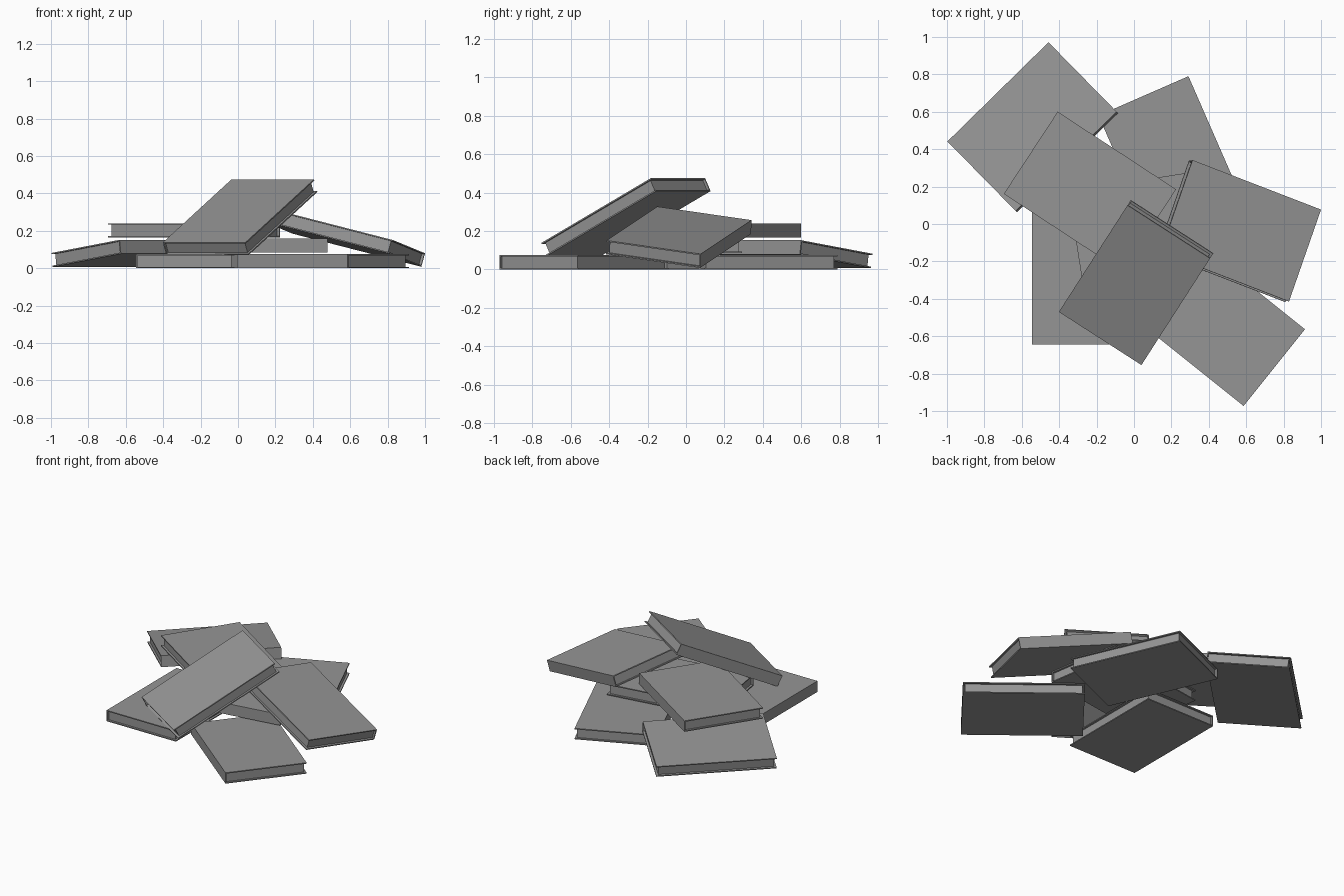
import bpy, bmesh
from mathutils import Vector, Matrix

if "Cube" in bpy.data.objects:
    bpy.data.objects.remove(bpy.data.objects["Cube"])

LENGTH, WIDTH, THICK = 0.757, 0.525, 0.075   # closed book
BOARD, RECESS = 0.007, 0.014                 # cover thickness, page setback

dark = bpy.data.materials.new("dark_grey")
dark.diffuse_color = (0.3, 0.3, 0.3, 1)
dark.use_nodes = True
dark.node_tree.nodes["Principled BSDF"].inputs["Base Color"].default_value = dark.diffuse_color


def extrude_profile(name, profile, x0, x1, matrix):
    """Extrude a (y, z) outline along local x and place it."""
    bm = bmesh.new()
    face = bm.faces.new([bm.verts.new((x0, y, z)) for y, z in profile])
    ext = bmesh.ops.extrude_face_region(bm, geom=[face])
    moved = [g for g in ext["geom"] if isinstance(g, bmesh.types.BMVert)]
    bmesh.ops.translate(bm, verts=moved, vec=(x1 - x0, 0, 0))
    bmesh.ops.recalc_face_normals(bm, faces=bm.faces)
    mesh = bpy.data.meshes.new(name)
    bm.to_mesh(mesh)
    bm.free()
    mesh.materials.append(dark)
    obj = bpy.data.objects.new(name, mesh)
    obj.matrix_world = matrix
    bpy.context.collection.objects.link(obj)
    return obj


def book(name, corner, along, roll=0.0):
    """corner: top spine corner; along: spine direction; roll: rise away from the spine."""
    u = Vector(along).normalized()
    side = Vector((-u.y, u.x, 0)).normalized() + Vector((0, 0, roll))
    v = (side - u * side.dot(u)).normalized()
    n = u.cross(v)
    m = Matrix((u, v, n)).transposed().to_4x4()
    m.translation = corner
    w, t, b = WIDTH, THICK, BOARD
    # cover: two boards joined by the spine
    cover = [(0, 0), (w, 0), (w, -b), (b, -b), (b, b - t), (w, b - t), (w, -t), (0, -t)]
    extrude_profile(name + "_cover", cover, 0, LENGTH, m)
    # pages: set back from the three open sides
    pages = [(b, -b), (w - RECESS, -b), (w - RECESS, b - t), (b, b - t)]
    extrude_profile(name + "_pages", pages, RECESS, LENGTH - RECESS, m)


# bottom layer, flat on the floor
book("back_book", (-0.19, 0.58, 0.075), (0.40, -0.916, 0))
book("front_right_book", (-0.005, -0.5, 0.075), (0.60, -0.48, 0))
book("front_left_book", (-0.545, 0.113, 0.075), (0, -1, 0))
# middle layers
book("middle_book", (-0.27, -0.345, 0.16), (0.988, 0.155, 0))
book("upper_left_book", (0.225, 0.185, 0.24), (-0.64, 0.42, 0))
# leaning books
book("back_left_book", (-0.633, 0.07, 0.152), (0.54, 0.53, 0), -0.135)
book("right_book", (1.0, 0.077, 0.08), (-0.70, 0.27, 0.18), 0.144)
book("top_book", (-0.035, 0.1, 0.475), (-0.37, -0.575, -0.34))
